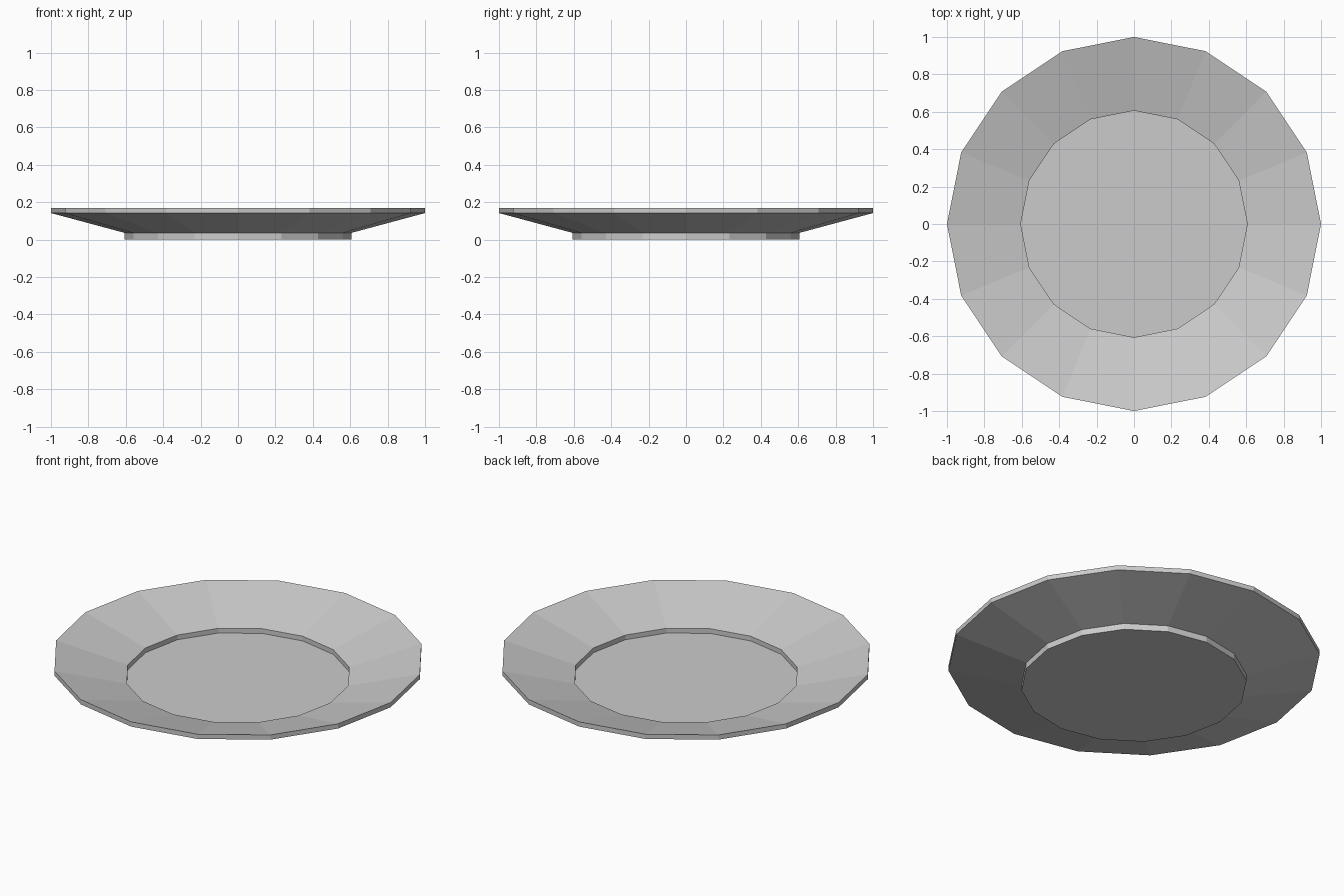
import bpy, bmesh
from math import cos, sin, tau

if "Cube" in bpy.data.objects:
    bpy.data.objects.remove(bpy.data.objects["Cube"])

SIDES = 16
BASE_R, RIM_R = 0.606, 1.0
BASE_H, THICK, TOP = 0.036, 0.028, 0.17


def finish(name, bm):
    bmesh.ops.recalc_face_normals(bm, faces=bm.faces)
    mesh = bpy.data.meshes.new(name)
    bm.to_mesh(mesh)
    bm.free()
    bpy.context.collection.objects.link(bpy.data.objects.new(name, mesh))


def ring(bm, r, z):
    return [bm.verts.new((r * cos(tau * i / SIDES), r * sin(tau * i / SIDES), z))
            for i in range(SIDES)]


def bridge(bm, a, b):
    for i in range(SIDES):
        j = (i + 1) % SIDES
        bm.faces.new((a[i], a[j], b[j], b[i]))


# Flat base disc that the plate stands on
bm = bmesh.new()
low, high = ring(bm, BASE_R, 0), ring(bm, BASE_R, BASE_H)
bridge(bm, low, high)
bm.faces.new(low)
bm.faces.new(high)
finish("plate_base", bm)

# Sloping rim: closed four-point section swept round the base
bm = bmesh.new()
section = [(BASE_R, BASE_H), (RIM_R, TOP - THICK), (RIM_R, TOP), (BASE_R, BASE_H + THICK)]
rings = [ring(bm, r, z) for r, z in section]
for k in range(4):
    bridge(bm, rings[k], rings[(k + 1) % 4])
finish("plate_rim", bm)
